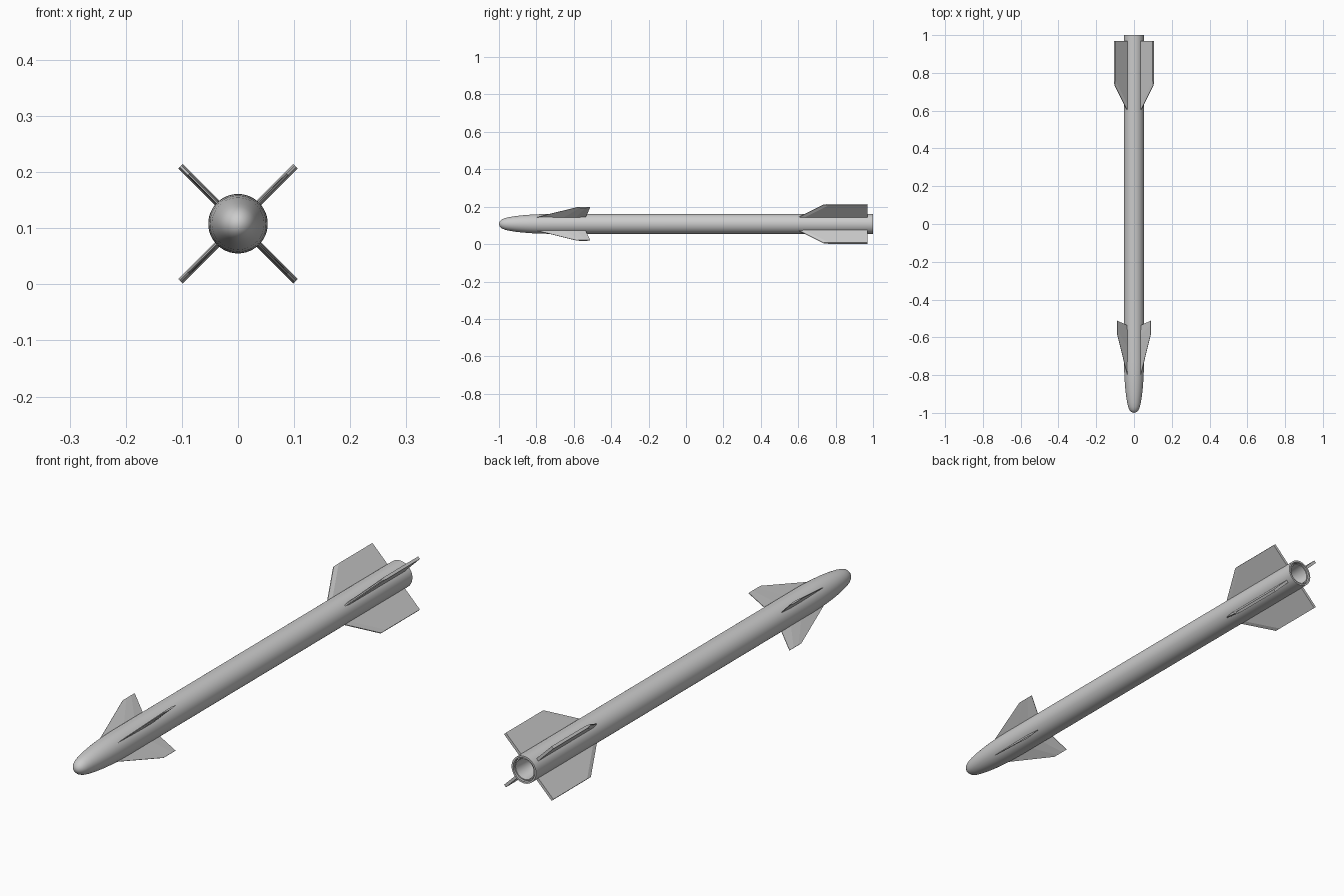
import bpy, bmesh, math
from mathutils import Matrix, Vector

if "Cube" in bpy.data.objects:
    bpy.data.objects.remove(bpy.data.objects["Cube"])

AXIS_Z = 0.108


def finish(bm, name, smooth=False):
    bmesh.ops.recalc_face_normals(bm, faces=bm.faces)
    me = bpy.data.meshes.new(name)
    bm.to_mesh(me)
    bm.free()
    ob = bpy.data.objects.new(name, me)
    bpy.context.collection.objects.link(ob)
    ob.location.z = AXIS_Z
    if smooth:
        bpy.ops.object.select_all(action='DESELECT')
        ob.select_set(True)
        bpy.context.view_layer.objects.active = ob
        bpy.ops.object.shade_smooth_by_angle(angle=math.radians(35))
    return ob


def lathe(name, profile, segments=48):
    """Spin (y, radius) points around the y axis."""
    bm = bmesh.new()
    vs = [bm.verts.new((r, y, 0)) for y, r in profile]
    es = [bm.edges.new(p) for p in zip(vs, vs[1:])]
    bmesh.ops.spin(bm, geom=vs + es, cent=(0, 0, 0), axis=(0, 1, 0),
                   angle=math.tau, steps=segments)
    bmesh.ops.remove_doubles(bm, verts=bm.verts, dist=1e-5)
    return finish(bm, name, True)


def fin(name, root, tip, angle):
    """Join root and tip sections; each is (radius, [(y, half thickness), ...])."""
    bm = bmesh.new()
    rings = []
    for r, section in (root, tip):
        pts = [(y, t) for y, t in section] + [(y, -t) for y, t in reversed(section)]
        rings.append([bm.verts.new((r, y, t)) for y, t in pts])
    a, b = rings
    n = len(a)
    for i in range(n):
        j = (i + 1) % n
        bm.faces.new((a[i], a[j], b[j], b[i]))
    bm.faces.new(a)
    bm.faces.new(b)
    bmesh.ops.transform(bm, matrix=Matrix.Rotation(angle, 4, 'Y'), verts=bm.verts)
    return finish(bm, name)


# Body: rounded nose, straight tube, stepped tail rim and hollow nozzle
lathe("body", [
    (-1.0, 0), (-0.998, 0.009), (-0.993, 0.017), (-0.983, 0.025), (-0.968, 0.031),
    (-0.945, 0.0365), (-0.91, 0.042), (-0.87, 0.0465), (-0.82, 0.0502),
    (-0.77, 0.0523), (-0.72, 0.053), (1.0, 0.053), (1.0, 0.046),
    (0.985, 0.046), (0.985, 0.043), (0.995, 0.043), (0.995, 0.039),
    (0.95, 0.035), (0.90, 0.028), (0.86, 0.018), (0.86, 0)])

# Four swept front fins and four large tail fins, set in an X
for i in range(4):
    ang = math.radians(45 + 90 * i)
    fin(f"front_fin_{i + 1}",
        (0.04, [(-0.83, 0.001), (-0.67, 0.004), (-0.60, 0.004), (-0.54, 0.001)]),
        (0.125, [(-0.585, 0.001), (-0.565, 0.003), (-0.535, 0.003), (-0.512, 0.001)]), ang)
    fin(f"tail_fin_{i + 1}",
        (0.048, [(0.598, 0.002), (0.625, 0.0055), (0.97, 0.0055)]),
        (0.145, [(0.735, 0.002), (0.762, 0.0055), (0.97, 0.0055)]), ang)
